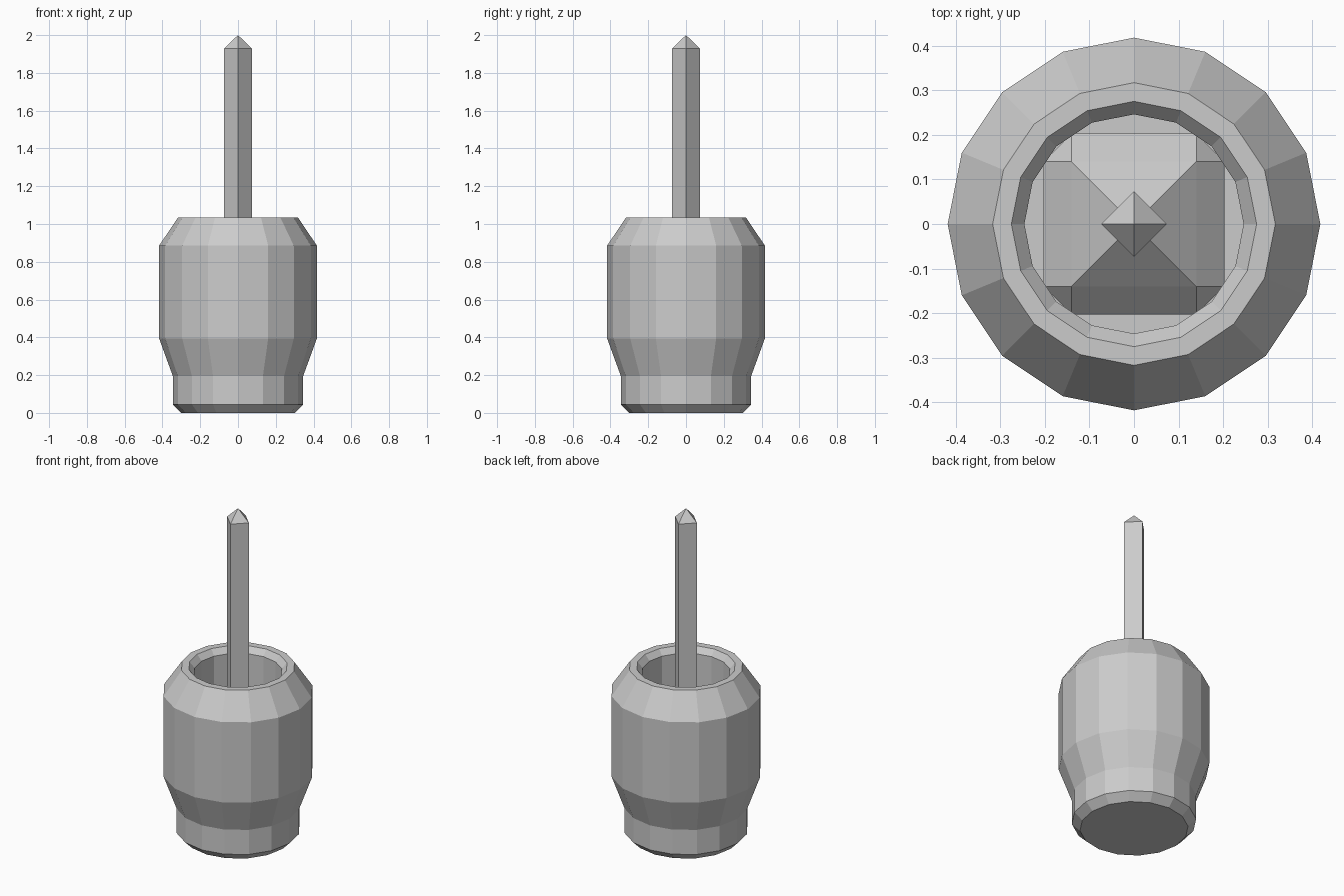
import bpy, bmesh, math

if "Cube" in bpy.data.objects:
    bpy.data.objects.remove(bpy.data.objects["Cube"])


def finish(name, bm):
    bmesh.ops.recalc_face_normals(bm, faces=bm.faces[:])
    mesh = bpy.data.meshes.new(name)
    bm.to_mesh(mesh)
    bm.free()
    obj = bpy.data.objects.new(name, mesh)
    bpy.context.collection.objects.link(obj)
    return obj


def lathe(name, profile, sides):
    """Revolve (radius, z) points with flat caps; radius 0 makes a point."""
    bm = bmesh.new()
    rings = []
    for r, z in profile:
        if r == 0:
            rings.append([bm.verts.new((0, 0, z))] * sides)
        else:
            rings.append([bm.verts.new((r * math.cos(2 * math.pi * i / sides),
                                        r * math.sin(2 * math.pi * i / sides), z))
                          for i in range(sides)])
    for a, b in zip(rings, rings[1:]):
        for i in range(sides):
            j = (i + 1) % sides
            bm.faces.new(dict.fromkeys((a[i], a[j], b[j], b[i])))
    for (r, z), ring in ((profile[0], rings[0]), (profile[-1], rings[-1])):
        if r > 0:
            bm.faces.new(ring)
    return finish(name, bm)


# Hollow faceted pot: outside, rim, then inner wall down to the floor
lathe("holder_pot", [(0.30, 0), (0.345, 0.045), (0.345, 0.195), (0.418, 0.395),
                     (0.418, 0.885), (0.317, 1.035), (0.275, 1.035),
                     (0.246, 1.0), (0.246, 0.07)], 16)

# Four-sided handle with pointed tip
lathe("handle", [(0.073, 0.55), (0.073, 1.93), (0, 2.0)], 4)

# Square brush head with cut corners, pyramid shoulders on top and taper below
bm = bmesh.new()
for sx in (-1, 1):
    for sy in (-1, 1):
        for z_edge, z_in, z_tip in ((0.52, 0.585, 0.68), (0.16, 0.1, 0.1)):
            bm.verts.new((sx * 0.14, sy * 0.203, z_edge))
            bm.verts.new((sx * 0.203, sy * 0.14, z_edge))
            bm.verts.new((sx * 0.14, sy * 0.14, z_in))
            bm.verts.new((sx * 0.037, sy * 0.037, z_tip))
hull = bmesh.ops.convex_hull(bm, input=bm.verts[:])
loose = [v for v in bm.verts if not v.link_faces]
bmesh.ops.delete(bm, geom=loose, context='VERTS')
bmesh.ops.dissolve_limit(bm, angle_limit=0.02, verts=bm.verts[:], edges=bm.edges[:])
finish("brush_head", bm)
